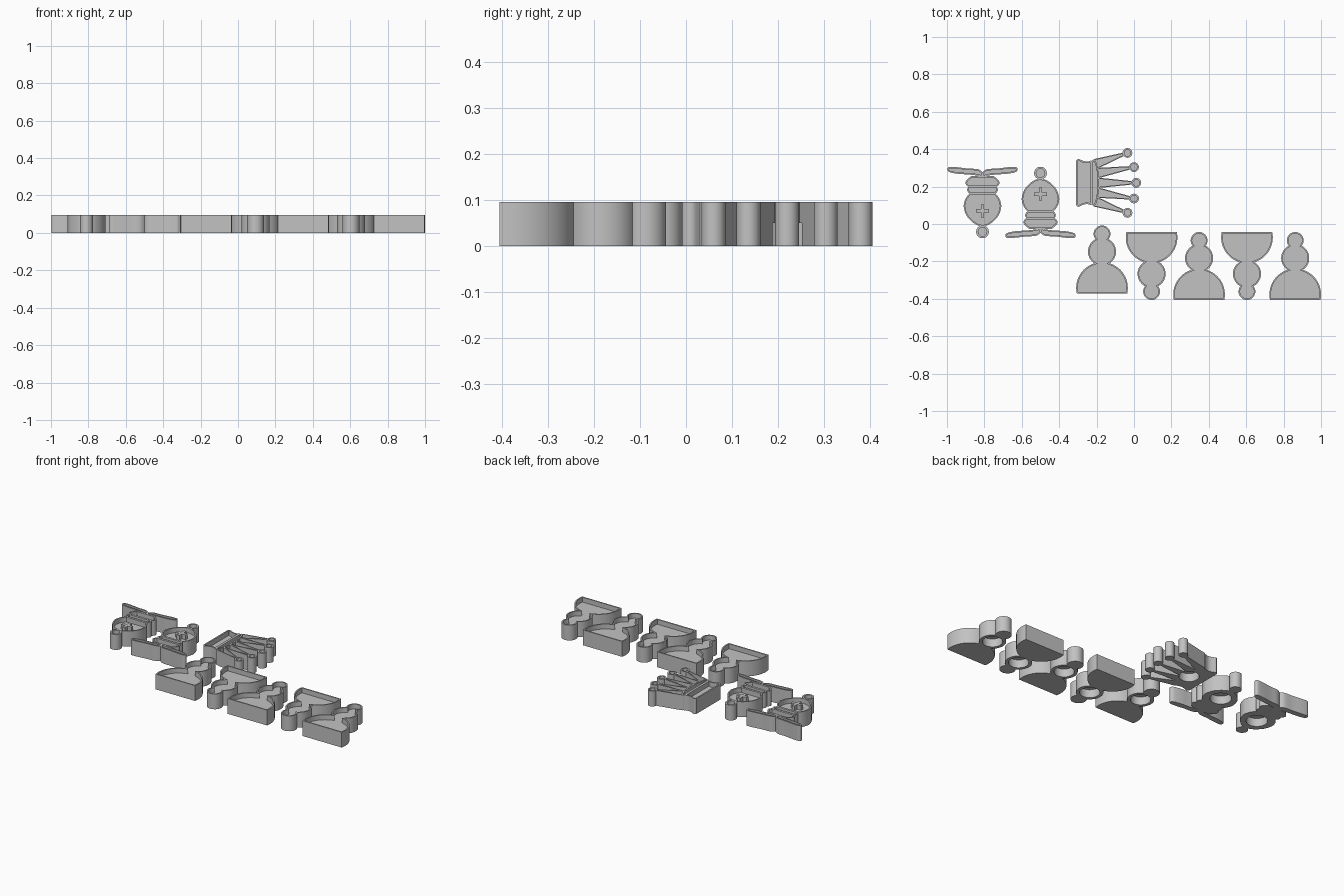
import bpy, bmesh, math
from mathutils import Vector, Matrix

if "Cube" in bpy.data.objects:
    bpy.data.objects.remove(bpy.data.objects["Cube"])

H, FLOOR, HOLE = 0.095, 0.065, 0.05   # thickness, pocket floor, underside hole depth

grey = bpy.data.materials.new("plain grey")
grey.diffuse_color = (0.54, 0.54, 0.54, 1)
grey.use_nodes = True
grey.node_tree.nodes["Principled BSDF"].inputs["Base Color"].default_value = grey.diffuse_color


def smooth(pts, n=6):
    """Catmull-Rom sampling of an open profile."""
    p = [Vector(q) for q in pts]
    p = [2 * p[0] - p[1]] + p + [2 * p[-1] - p[-2]]
    out = []
    for a, b, c, d in zip(p, p[1:], p[2:], p[3:]):
        for k in range(n):
            t = k / n
            out.append(0.5 * (2 * b + (c - a) * t + (2 * a - 5 * b + 4 * c - d) * t * t
                              + (3 * b - a - 3 * c + d) * t ** 3))
    return out + [p[-2]]


def mirrored(half):
    """Close a right-hand profile with its mirror image."""
    return list(half) + [Vector((-p[0], p[1])) for p in reversed(half) if p[0] > 1e-4]


def circle(c, r, n=28):
    return [Vector((c[0] + r * math.cos(i * math.tau / n), c[1] + r * math.sin(i * math.tau / n)))
            for i in range(n)]


def inset(pts, d):
    out = []
    for i, p in enumerate(pts):
        e1 = (p - pts[i - 1]).normalized()
        e2 = (pts[(i + 1) % len(pts)] - p).normalized()
        n1, n2 = Vector((-e1.y, e1.x)), Vector((-e2.y, e2.x))
        m = (n1 + n2).normalized()
        out.append(p + m * d / max(m.dot(n1), 0.5))
    return out


def finish(name, bm, place):
    me = bpy.data.meshes.new(name)
    bm.to_mesh(me)
    bm.free()
    me.transform(place)
    me.materials.append(grey)
    ob = bpy.data.objects.new(name, me)
    bpy.context.collection.objects.link(ob)
    return ob


def solid(name, loops, place):
    """Skin a stack of (outline, z) loops and cap both ends."""
    bm = bmesh.new()
    rings = [[bm.verts.new((p[0], p[1], z)) for p in pts] for pts, z in loops]
    n = len(rings[0])
    for a, b in zip(rings, rings[1:]):
        for i in range(n):
            j = (i + 1) % n
            bm.faces.new((a[i], a[j], b[j], b[i]))
    bm.faces.new(rings[0][::-1])
    bm.faces.new(rings[-1])
    return finish(name, bm, place)


def tray(name, pts, place, rim=0.009, hole=None):
    """Plate with a raised rim, optionally with a round blind hole underneath."""
    pts = [Vector(p) for p in pts]
    if sum(a.cross(b) for a, b in zip(pts, pts[1:] + pts[:1])) < 0:
        pts.reverse()
    inner = inset(pts, rim)
    ob = solid(name, [(pts, 0), (pts, H), (inner, H), (inner, FLOOR)], place)
    bpy.context.view_layer.objects.active = ob
    if hole:
        ring = circle(hole[:2], hole[2], 32)
        cutter = solid("hole_cutter", [(ring, -0.05), (ring, HOLE)], place)
        cutter.hide_render = True
        mod = ob.modifiers.new("hole", 'BOOLEAN')
        mod.operation, mod.solver, mod.object = 'DIFFERENCE', 'EXACT', cutter
        bpy.ops.object.modifier_apply(modifier=mod.name)
        bpy.data.objects.remove(cutter)
    bpy.ops.object.select_all(action='DESELECT')
    ob.select_set(True)
    bpy.ops.object.shade_smooth_by_angle(angle=math.radians(30))
    return ob


def placed(x, y, turn):
    return Matrix.Translation((x, y, 0)) @ Matrix.Rotation(math.radians(turn), 4, 'Z')


# Pawn outline: three stacked discs (centre height, radius), flat at the foot
discs = [(0.029, 0.138), (0.2235, 0.075), (0.318, 0.045)]
cuts = [0.0] + [(r1 * r1 - r2 * r2 + c2 * c2 - c1 * c1) / (2 * (c2 - c1))
                for (c1, r1), (c2, r2) in zip(discs, discs[1:])] + [0.363]
half = []
for k, (c, r) in enumerate(discs):
    a0 = math.asin(max(-1, (cuts[k] - c) / r))
    a1 = math.asin(min(1, (cuts[k + 1] - c) / r))
    for i in range(0 if k == 0 else 1, 19):
        a = a0 + (a1 - a0) * i / 18
        half.append(Vector((r * math.cos(a), c + r * math.sin(a))))
pawn = mirrored(half)

for i, (x, y, turn) in enumerate([(-0.171, -0.371, 0), (0.094, -0.043, 180), (0.348, -0.406, 0),
                                  (0.604, -0.043, 180), (0.862, -0.406, 0)]):
    tray(f"pawn_{i + 1}", pawn, placed(x, y, turn), 0.008, (0, 0.2235, 0.056))

# Bishops: mitre with raised cross, finial, two collar bands and two foot wings
mitre = mirrored(smooth([(0.068, 0.142), (0.088, 0.165), (0.099, 0.195), (0.099, 0.222),
                         (0.087, 0.257), (0.063, 0.287), (0.033, 0.309), (0, 0.32)]))
upper_band = mirrored(smooth([(0.076, 0.104), (0.082, 0.125), (0.07, 0.144)]))
lower_band = mirrored(smooth([(0.06, 0.048), (0.086, 0.072), (0.09, 0.09), (0.078, 0.106)]))
wing = smooth([(-0.002, 0.028), (0.025, 0.012), (0.08, 0.008), (0.14, 0.001), (0.178, 0),
               (0.187, 0.012), (0.178, 0.027), (0.13, 0.037), (0.08, 0.04), (0.035, 0.045),
               (-0.002, 0.054)])
A, B = 0.009, 0.035
quarter = [(B, -A), (B, A), (A, A)]
cross = []
for q in range(4):
    rot = Matrix.Rotation(q * math.pi / 2, 2)
    cross += [rot @ Vector(p) + Vector((0, 0.235)) for p in quarter]

for i, (x, y, turn) in enumerate([(-0.81, 0.305, 180), (-0.5, -0.075, 0)]):
    m, n = placed(x, y, turn), f"bishop_{i + 1}_"
    tray(n + "mitre", mitre, m, 0.008, (0, 0.22, 0.06))
    tray(n + "finial", circle((0, 0.347), 0.034), m, 0.011)
    tray(n + "upper_band", upper_band, m, 0.008)
    tray(n + "lower_band", lower_band, m, 0.008)
    tray(n + "wing_right", wing, m, 0.008)
    tray(n + "wing_left", [(-p[0], p[1]) for p in wing], m, 0.008)
    solid(n + "cross", [(cross, FLOOR - 0.005), (cross, H)], m)

# Queen: foot, collar, and five tapering spikes tipped with balls, lying on her side
m = placed(-0.31, 0.22, -90)
hole = (0, 0.1, 0.056)
foot = mirrored(smooth([(0.118, 0), (0.128, 0.012), (0.117, 0.04), (0.114, 0.06), (0.12, 0.084)]))
collar = mirrored(smooth([(0.115, 0.082), (0.124, 0.096), (0.108, 0.109), (0.055, 0.12), (0, 0.123)]))
tray("queen_foot", foot, m, 0.009, hole)
tray("queen_collar", collar, m, 0.008, hole)
for i, (bx, by, tx, ty) in enumerate([(-0.1, 0.102, -0.16, 0.275), (-0.052, 0.114, -0.084, 0.31),
                                      (0, 0.118, 0, 0.322),
                                      (0.052, 0.114, 0.084, 0.31), (0.1, 0.102, 0.16, 0.275)]):
    b, t = Vector((bx, by)), Vector((tx, ty))
    d = (t - b).normalized()
    s = Vector((-d.y, d.x))
    e = t - d * 0.022
    tray(f"queen_spike_{i + 1}", [b - s * 0.028, e - s * 0.009, e + s * 0.009, b + s * 0.028],
         m, 0.006, hole)
    tray(f"queen_ball_{i + 1}", circle(t, 0.026), m, 0.009)
